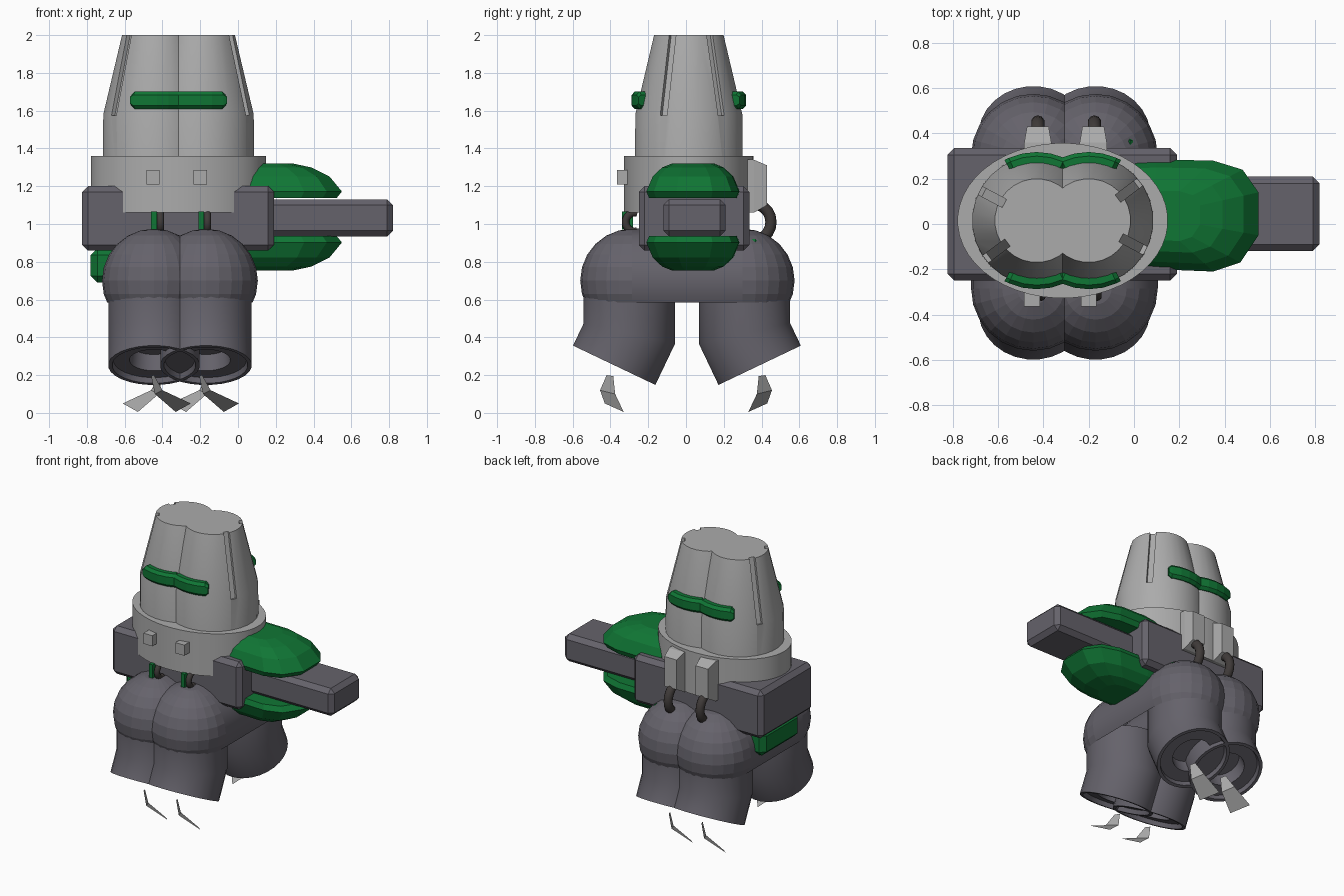
import bpy, bmesh, math
from mathutils import Vector, Matrix

if "Cube" in bpy.data.objects:
    bpy.data.objects.remove(bpy.data.objects["Cube"])


def mat(name, col):
    m = bpy.data.materials.new(name)
    m.diffuse_color = (*col, 1)
    m.use_nodes = True
    m.node_tree.nodes["Principled BSDF"].inputs["Base Color"].default_value = m.diffuse_color
    return m


LIGHT = mat("light_grey", (0.41, 0.41, 0.41))
DARK = mat("dark_grey", (0.13, 0.123, 0.147))
GREEN = mat("green", (0.005, 0.18, 0.035))
PIPE = mat("pipe_brown", (0.05, 0.043, 0.041))


def finish(name, bm, m, smooth=None):
    bmesh.ops.recalc_face_normals(bm, faces=bm.faces[:])
    me = bpy.data.meshes.new(name)
    bm.to_mesh(me)
    bm.free()
    ob = bpy.data.objects.new(name, me)
    bpy.context.collection.objects.link(ob)
    me.materials.append(m)
    if smooth:
        bpy.ops.object.select_all(action='DESELECT')
        ob.select_set(True)
        bpy.context.view_layer.objects.active = ob
        bpy.ops.object.shade_smooth_by_angle(angle=math.radians(smooth))
    return ob


def loft(name, rings, m, smooth=None):
    """Skin a list of closed point rings and cap both ends."""
    bm = bmesh.new()
    vs = [[bm.verts.new(p) for p in r] for r in rings]
    n = len(vs[0])
    for a, b in zip(vs, vs[1:]):
        for i in range(n):
            j = (i + 1) % n
            bm.faces.new((a[i], a[j], b[j], b[i]))
    bm.faces.new(vs[0][::-1])
    bm.faces.new(vs[-1])
    return finish(name, bm, m, smooth)


def circle(c, rx, ry=None, n=28, rot=None):
    pts = []
    for i in range(n):
        a = 2 * math.pi * (i + 0.5) / n
        p = Vector((rx * math.cos(a), (ry or rx) * math.sin(a), 0))
        pts.append(Vector(c) + (rot @ p if rot else p))
    return pts


def box(name, lo, hi, m, bevel=0):
    bm = bmesh.new()
    bmesh.ops.create_cube(bm, size=1)
    for v in bm.verts:
        v.co = Vector([(l + h) / 2 + c * (h - l) for l, h, c in zip(lo, hi, v.co)])
    if bevel:
        bmesh.ops.bevel(bm, geom=bm.edges[:], offset=bevel, segments=1, affect='EDGES')
    return finish(name, bm, m)


CY = 0.015
TOWERS = (-0.43, -0.2)
LEGS = (-0.445, -0.17)

# Twin tapering towers with grooves down their outer sides
for cx, side in zip(TOWERS, (-1, 1)):
    tower = loft("tower", [circle((cx, CY, z), r) for z, r in
                           ((1.1, 0.288), (1.58, 0.285), (2.0, 0.185))], LIGHT, 20)
    for ang in (-28, 37):
        a = math.radians(ang) + (math.pi if side < 0 else 0)
        cut = box("groove_cutter", (-0.03, -0.02, -0.25), (0.08, 0.02, 0.25), LIGHT)
        cut.matrix_world = (Matrix.Translation((cx, CY, 0)) @ Matrix.Rotation(a, 4, 'Z')
                            @ Matrix.Translation((0.235, 0, 1.82))
                            @ Matrix.Rotation(-math.atan2(0.1, 0.42), 4, 'Y'))
        cut.hide_render = True
        cut.hide_viewport = True
        mod = tower.modifiers.new("groove", 'BOOLEAN')
        mod.operation = 'DIFFERENCE'
        mod.object = cut

# Curved window bars on the front and back of each tower
for cx in TOWERS:
    for base in (-90, 90):
        rings = []
        for d, s in ((-28, 0.6), (-24, 1), (-12, 1), (0, 1), (12, 1), (24, 1), (28, 0.6)):
            a = math.radians(base + d)
            prof = ((0.255, -0.047), (0.285, -0.047), (0.303, -0.028),
                    (0.303, 0.028), (0.285, 0.047), (0.255, 0.047))
            rings.append([(cx + r * math.cos(a), CY + r * math.sin(a), 1.655 + z * s)
                          for r, z in prof])
        loft("window_bar", rings, GREEN)

# Oval collar
loft("collar", [circle((-0.315, CY, z), 0.465, 0.343, 48) for z in (1.06, 1.36)], LIGHT, 25)

# Crossbeam and side arm
box("crossbeam", (-0.825, -0.25, 0.86), (0.19, 0.335, 1.2), DARK, 0.03)
box("arm", (0.1, -0.12, 0.935), (0.82, 0.21, 1.13), DARK, 0.03)

# Faceted shells above and below the arm
OUT = [(0.0, -0.19), (0.1, -0.2), (0.35, -0.21), (0.47, -0.17), (0.55, -0.05),
       (0.55, 0.14), (0.48, 0.24), (0.35, 0.28), (0.1, 0.285), (0.0, 0.28)]
for name, sign in (("upper_shell", 1), ("lower_shell", -1)):
    rings = []
    for h, s in ((0.1, 0.94), (0.135, 1), (0.215, 0.86), (0.262, 0.66), (0.283, 0.45)):
        rings.append([(0.08 + (x - 0.08) * s, 0.035 + (y - 0.035) * s, 1.037 + sign * h)
                      for x, y in OUT])
    loft(name, rings, GREEN)
box("left_lower_pod", (-0.78, -0.17, 0.69), (-0.5, 0.25, 0.87), GREEN, 0.035)
box("rear_green_knob", (-0.07, 0.31, 0.86), (-0.005, 0.38, 0.92), GREEN, 0.012)

# Collar fittings: front blocks, rear tapered housings and pipes
for x in (-0.45, -0.2):
    box("front_block", (x - 0.035, -0.365, 1.21), (x + 0.035, -0.3, 1.285), LIGHT)
    box("front_green_tab", (x - 0.01, -0.34, 0.97), (x + 0.02, -0.28, 1.065), GREEN)
for x in (-0.425, -0.18):
    loft("rear_housing", [[(x - w, y, lo), (x + w, y, lo), (x + w, y, hi), (x - w, y, hi)]
                          for y, w, lo, hi in ((0.26, 0.065, 1.06, 1.345),
                                               (0.36, 0.06, 1.06, 1.34),
                                               (0.43, 0.048, 1.1, 1.31))], LIGHT)


def pipe(name, x, y, z, ry, rz, rad):
    rings = []
    for k in range(13):
        a = math.radians(-105 + 210 * k / 12)
        s = 1 if y > 0 else -1
        ring = []
        for i in range(10):
            b = 2 * math.pi * i / 10
            d = rad * math.cos(b)
            ring.append((x + rad * math.sin(b), y + s * (ry + d) * math.cos(a),
                         z + (rz + d) * math.sin(a)))
        rings.append(ring)
    loft(name, rings, PIPE, 40)


for x in (-0.425, -0.175):
    pipe("rear_pipe", x, 0.36, 1.01, 0.09, 0.095, 0.03)
for x in (-0.41, -0.162):
    pipe("front_pipe", x, -0.27, 1.01, 0.05, 0.05, 0.02)

# Rounded hips running front to back, flattened underneath
for x in LEGS:
    bm = bmesh.new()
    for y in (-0.285, 0.3):
        bmesh.ops.create_uvsphere(bm, u_segments=24, v_segments=12, radius=0.275,
                                  matrix=Matrix.Translation((x, y, 0.7)))
    res = bmesh.ops.convex_hull(bm, input=bm.verts[:])
    junk = {g for g in res["geom_interior"] + res["geom_unused"]
            if isinstance(g, bmesh.types.BMVert)}
    bmesh.ops.delete(bm, geom=list(junk), context='VERTS')
    cut = bmesh.ops.bisect_plane(bm, geom=bm.verts[:] + bm.edges[:] + bm.faces[:],
                                 plane_co=(0, 0, 0.585), plane_no=(0, 0, 1), clear_inner=True)
    bmesh.ops.contextual_create(bm, geom=[e for e in cut["geom_cut"]
                                          if isinstance(e, bmesh.types.BMEdge)])
    finish("hip", bm, DARK, 25)

# Bent legs with recessed open ends
TILT = math.radians(25.5)
for x in LEGS:
    for s in (-1, 1):
        y0 = 0.005 + s * 0.305
        axis = Vector((0, s * math.sin(TILT), -math.cos(TILT)))
        rot = Matrix.Rotation(s * TILT, 3, 'X')
        mitre = Vector((x, y0, 0.42))
        end = mitre + axis * 0.186
        rings = [circle((x, y0, 0.66), 0.243)]
        rings.append([Vector((p.x, p.y, 0.42 + s * math.tan(TILT / 2) * (p.y - y0)))
                      for p in circle((x, y0, 0), 0.243)])
        for depth, r in ((0, 0.243), (0, 0.222), (0.03, 0.215), (0.03, 0.13), (0.12, 0.12),
                         (0.12, 0.06)):
            rings.append(circle(end - axis * depth, r, rot=rot))
        loft("leg", rings, DARK, 25)

# Thin folded blades below the legs
BLADE = [(-0.015, -0.42, 0.2), (-0.03, -0.385, 0.195), (0.03, -0.455, 0.12),
         (-0.01, -0.375, 0.1), (0.18, -0.43, 0.05), (0.1, -0.33, 0.005)]
for x in (-0.43, -0.175):
    for s in (1, -1):
        bm = bmesh.new()
        vs = [bm.verts.new((x + s * p[0], s * p[1], p[2])) for p in BLADE]
        for i in (0, 2):
            bm.faces.new((vs[i], vs[i + 1], vs[i + 3], vs[i + 2]))
        finish("blade", bm, LIGHT)
